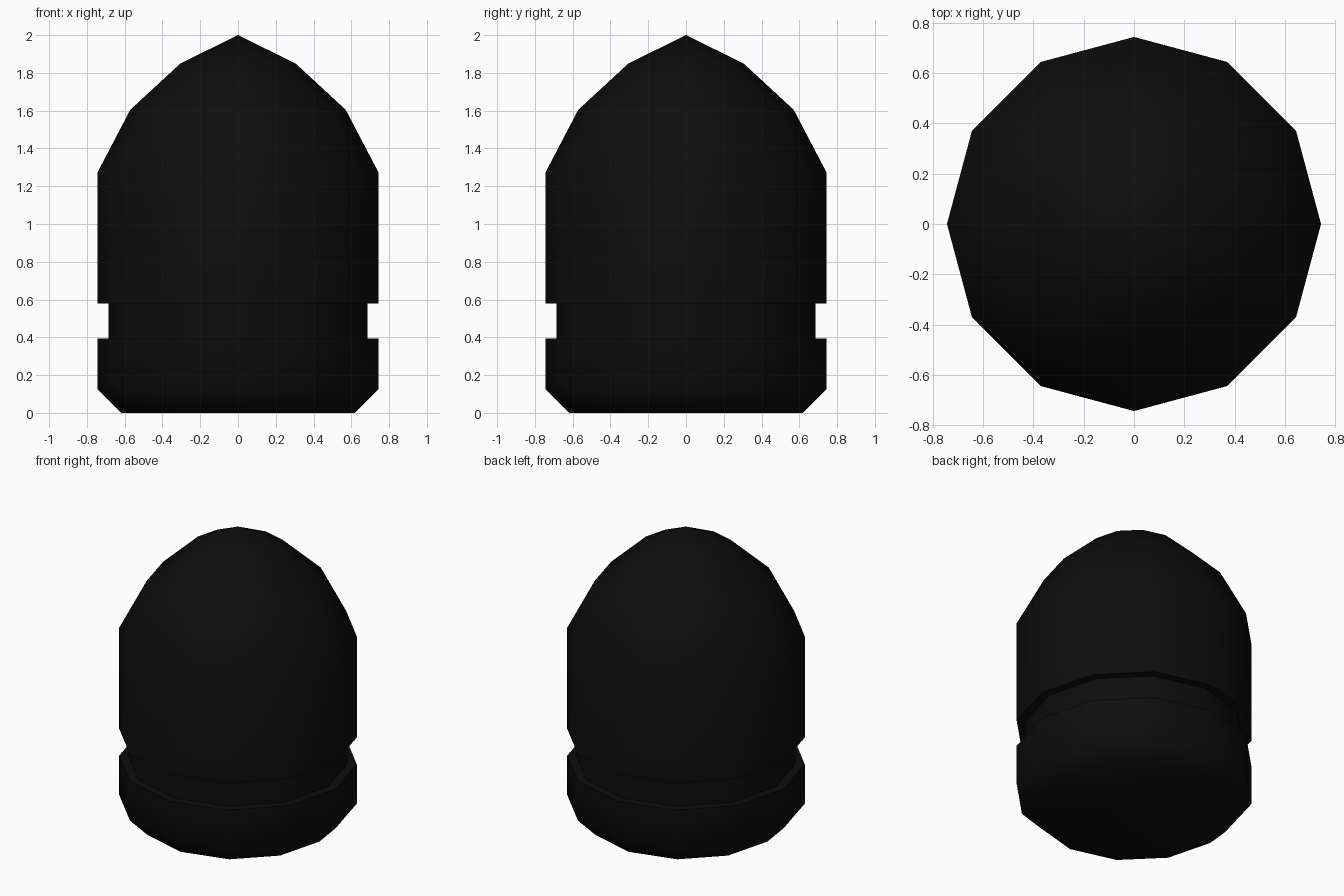
import bpy, bmesh, math

if "Cube" in bpy.data.objects:
    bpy.data.objects.remove(bpy.data.objects["Cube"])

SIDES = 12

# Half profile (radius, height): chamfered foot, groove, straight wall, domed tip
profile = [(0, 0), (0.62, 0), (0.743, 0.125), (0.743, 0.395),
           (0.685, 0.395), (0.685, 0.58), (0.743, 0.58),
           (0.743, 1.275), (0.57, 1.605), (0.305, 1.85), (0, 2)]

black = bpy.data.materials.new("black")
black.diffuse_color = (0.004, 0.004, 0.004, 1)
black.use_nodes = True
black.node_tree.nodes["Principled BSDF"].inputs["Base Color"].default_value = black.diffuse_color

# Turn the profile around the z axis
bm = bmesh.new()
verts = [bm.verts.new((r, 0, z)) for r, z in profile]
edges = [bm.edges.new(pair) for pair in zip(verts, verts[1:])]
bmesh.ops.spin(bm, geom=verts + edges, cent=(0, 0, 0), axis=(0, 0, 1),
               angle=math.tau, steps=SIDES, use_duplicate=False)
bmesh.ops.remove_doubles(bm, verts=bm.verts, dist=0.0005)
bmesh.ops.recalc_face_normals(bm, faces=bm.faces)

mesh = bpy.data.meshes.new("domed_body")
bm.to_mesh(mesh)
bm.free()
mesh.materials.append(black)
body = bpy.data.objects.new("domed_body", mesh)
bpy.context.collection.objects.link(body)

# Smooth dome and wall, sharp groove edges
bpy.context.view_layer.objects.active = body
body.select_set(True)
bpy.ops.object.shade_smooth_by_angle(angle=math.radians(60))
